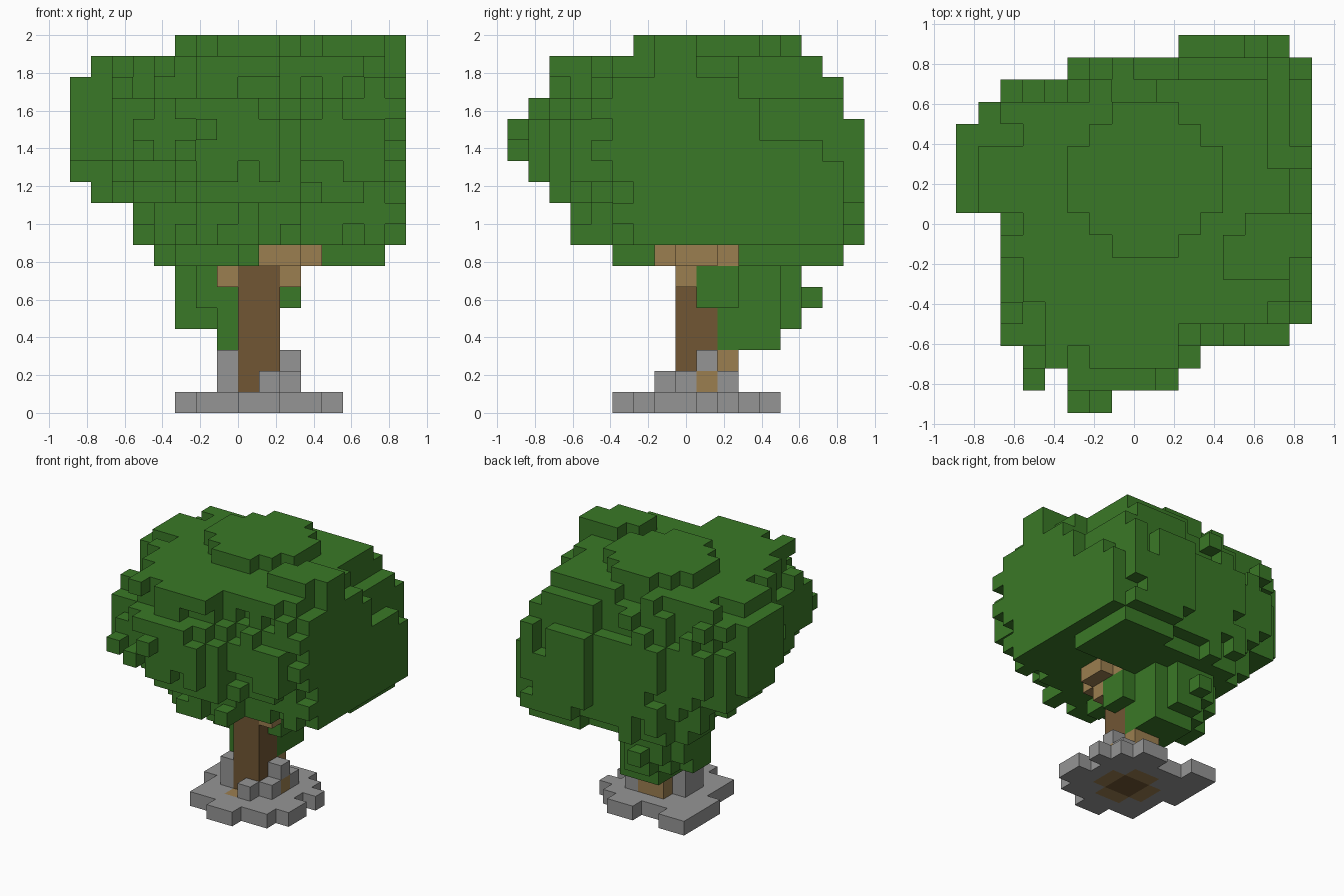
import bpy
import bmesh
from mathutils import Vector, noise

old = bpy.data.objects.get("Cube")
if old:
    bpy.data.objects.remove(old, do_unlink=True)

UNIT = 1 / 9  # edge of one block


def make_material(name, colour):
    mat = bpy.data.materials.new(name)
    mat.use_nodes = True
    mat.diffuse_color = (*colour, 1)
    mat.node_tree.nodes["Principled BSDF"].inputs["Base Color"].default_value = (*colour, 1)
    return mat


leaf_green = make_material("leaf green", (0.042, 0.19, 0.02))
bark_brown = make_material("bark brown", (0.165, 0.093, 0.034))
light_wood = make_material("light wood", (0.33, 0.21, 0.08))
stone_grey = make_material("stone grey", (0.3, 0.3, 0.3))


def box(x0, x1, y0, y1, z0, z1):
    """Set of block cells; x, y and z are cell numbers, ends not included."""
    return {(x, y, z) for x in range(x0, x1) for y in range(y0, y1) for z in range(z0, z1)}


def disc(x0, x1, y0, y1, z):
    """Cells of one layer inside the ellipse that fills the bounds."""
    cx, cy, rx, ry = (x0 + x1) / 2, (y0 + y1 - 1) / 2, (x1 - x0) / 2, (y1 - y0) / 2
    return {(x, y, z) for x, y, z in box(x0, x1, y0, y1, z, z + 1)
            if ((x + 0.5 - cx) / rx) ** 2 + ((y - cy) / ry) ** 2 <= 1}


# Crown outline from above: left and right end of each row, front to back
LEFT = [-3, -5, -5, -6] + [-6] * 5 + [-8] * 4 + [-7, -6, -3, 2]
RIGHT = [-1, 2, 3, 7] + [8] * 12 + [7]


def crown_layer(x0, x1, y0, y1, z):
    """The outline shrunk to the bounds and rounded off, with a ragged edge."""
    cx, cy = (x0 + x1) / 2 + 1, (y0 + y1 - 1) / 2
    rx, ry = (x1 - x0) / 2 + 1, (y1 - y0 + 0.8) / 2
    cells = set()
    for x, y, z in box(x0, x1, y0, y1, z, z + 1):
        rough = 1.02 + 0.2 * noise.noise(Vector((x, y, z)) * 0.73)
        # place in the shrunk outline
        u = (x + 0.5 - x0) / (x1 - x0) * 16 - 8
        v = (y - cy) / (y1 - y0) * 17 / rough
        row = int(min(max(v + 8.5, 0), 16))
        in_outline = LEFT[row] <= min(u / rough, u) < RIGHT[row] or LEFT[row] <= u / rough < 0
        # place in the bent ellipse
        a = x + 0.5 - cx
        b = y - cy - 0.035 * a * a
        in_ellipse = (a / rx) ** 2 + (b / ry) ** 2 <= rough ** 2
        if in_outline and in_ellipse and LEFT[y + 8] <= x < RIGHT[y + 8]:
            cells.add((x, y, z))
    return cells


# Trunk and lighter wood
trunk = box(0, 2, 0, 2, 0, 8)
branches = box(1, 4, 0, 2, 7, 8) | box(1, 3, -1, 3, 7, 8)
branches |= box(-1, 0, 0, 1, 6, 7) | box(2, 3, 0, 1, 6, 7)
branches -= trunk
roots = (disc(-1, 3, -1, 3, 0) | box(0, 2, 2, 3, 1, 3) | box(2, 3, 1, 2, 1, 2)) - trunk

# Stone slab with prongs, and loose stones around the trunk
slab = disc(-2, 4, -2, 4, 0) | box(-3, -1, 1, 3, 0, 1) | box(-2, 0, -2, 0, 0, 1)
slab |= box(0, 2, -3, -1, 0, 1) | box(3, 5, -1, 1, 0, 1) | box(3, 5, 2, 3, 0, 1)
slab |= box(1, 3, 3, 5, 0, 1) | box(-3, -1, 3, 5, 0, 1) | box(2, 4, -2, -1, 0, 1)
slab |= box(3, 4, 3, 4, 0, 1)
slab -= trunk | roots
stones = box(-1, 0, 0, 2, 1, 3) | box(1, 2, -1, 0, 1, 2) | box(2, 3, 0, 1, 1, 2)
stones |= box(2, 3, 1, 2, 2, 3) | box(2, 3, 2, 3, 1, 2)
hard = trunk | branches | roots | slab | stones

# Low foliage behind the trunk
low_foliage = disc(-3, 2, 1, 6, 6) | disc(-3, 2, 1, 6, 5) | disc(-2, 2, 1, 6, 4)
low_foliage |= disc(-1, 2, 2, 5, 3) | box(-3, -1, 2, 4, 4, 7) | box(2, 3, 1, 3, 5, 7)
low_foliage |= box(-1, 0, 1, 2, 3, 6) | box(-1, 0, 6, 7, 5, 6)
low_foliage -= hard

# Crown layers from the bottom up: left, right, front, back
LAYERS = [
    (-4, 7, -3, 8), (-5, 8, -5, 9), (-5, 8, -5, 9), (-7, 8, -6, 9), (-8, 8, -7, 9),
    (-8, 8, -8, 9), (-8, 8, -8, 9), (-8, 8, -7, 8), (-8, 8, -6, 8), (-7, 7, -6, 7),
]
crown = set()
for level, bounds in enumerate(LAYERS, start=7):
    crown |= crown_layer(*bounds, level)
crown -= box(1, 8, -8, 3, 7, 8)   # open space around the branches
crown -= box(6, 8, 3, 9, 15, 17)  # lower shoulder at the back
crown -= box(7, 8, 4, 9, 13, 15)
crown |= disc(-3, 4, -1, 6, 17) | box(4, 7, -2, 0, 17, 18) | box(5, 8, -1, 1, 16, 18)
crown -= hard

everything = hard | low_foliage | crown


def build_part(name, cells, mat):
    """One mesh holding only the block faces that can be seen."""
    bm = bmesh.new()
    corners = {}

    def vert(p):
        if p not in corners:
            x, y, z = p
            corners[p] = bm.verts.new((x * UNIT, (y - 0.5) * UNIT, z * UNIT))
        return corners[p]

    for cell in sorted(cells):
        for axis in range(3):
            for side in (0, 1):
                beside = list(cell)
                beside[axis] += 2 * side - 1
                if tuple(beside) in everything:
                    continue
                ring = []
                for a, b in ((0, 0), (1, 0), (1, 1), (0, 1)):
                    p = list(cell)
                    p[axis] += side
                    p[(axis + 1) % 3] += a
                    p[(axis + 2) % 3] += b
                    ring.append(vert(tuple(p)))
                bm.faces.new(ring if side else ring[::-1])
    mesh = bpy.data.meshes.new(name)
    bm.to_mesh(mesh)
    bm.free()
    mesh.materials.append(mat)
    bpy.context.collection.objects.link(bpy.data.objects.new(name, mesh))


build_part("trunk", trunk, bark_brown)
build_part("branches", branches, light_wood)
build_part("roots", roots, light_wood)
build_part("stone_slab", slab, stone_grey)
build_part("loose_stones", stones, stone_grey)
build_part("low_foliage", low_foliage, leaf_green)
build_part("crown", crown, leaf_green)
